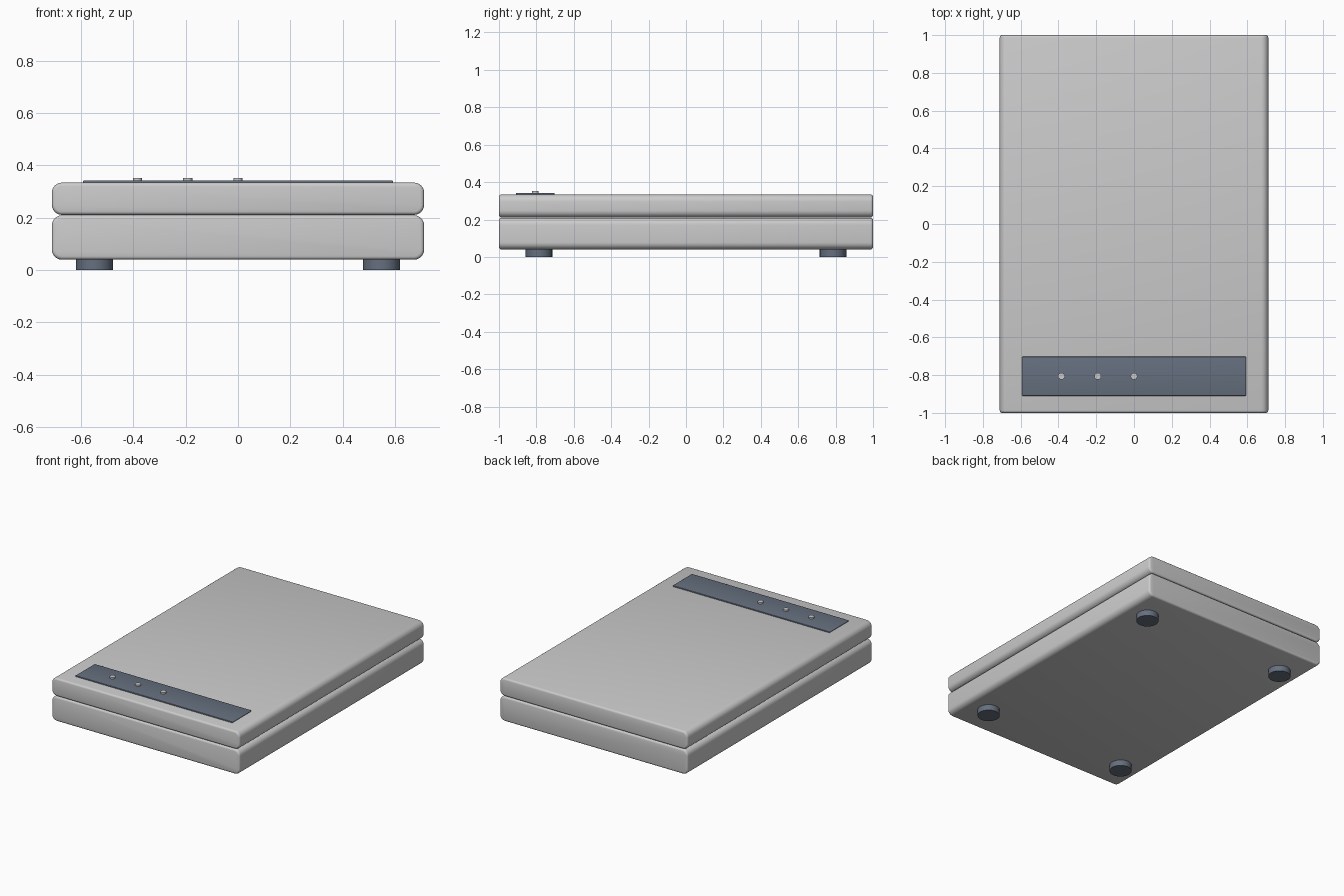
import bpy, bmesh
from math import pi, sin, cos

if "Cube" in bpy.data.objects:
    bpy.data.objects.remove(bpy.data.objects["Cube"])


def rounded_rect(hx, z0, z1, r, inset, seg=6):
    """Rounded rectangle outline in the xz plane, shrunk by inset."""
    rad = r - inset
    pts = []
    for k, (cx, cz) in enumerate([(hx - r, z1 - r), (r - hx, z1 - r),
                                  (r - hx, z0 + r), (hx - r, z0 + r)]):
        for i in range(seg + 1):
            a = pi / 2 * (k + i / seg)
            pts.append((cx + rad * cos(a), cz + rad * sin(a)))
    return pts


def slab(name, hx, y0, y1, z0, z1, r, rim, rim_seg=3):
    """Rounded-rectangle bar along y with softly rounded end rims."""
    steps = [pi / 2 * i / rim_seg for i in range(rim_seg + 1)]
    ends = [(rim * (1 - sin(a)), rim * (1 - cos(a))) for a in steps]
    sections = [(y0 + d, ins) for d, ins in reversed(ends)]
    sections = sections[::-1] if sections[0][0] > sections[-1][0] else sections
    sections += [(y0 + y1 - y, ins) for y, ins in reversed(sections)]
    bm = bmesh.new()
    rings = [[bm.verts.new((x, y, z)) for x, z in rounded_rect(hx, z0, z1, r, ins)]
             for y, ins in sections]
    n = len(rings[0])
    for a, b in zip(rings, rings[1:]):
        for i in range(n):
            j = (i + 1) % n
            bm.faces.new((a[i], a[j], b[j], b[i]))
    bm.faces.new(rings[0])
    bm.faces.new(rings[-1])
    bmesh.ops.recalc_face_normals(bm, faces=bm.faces[:])
    return finish(name, bm)


def finish(name, bm):
    me = bpy.data.meshes.new(name)
    bm.to_mesh(me)
    bm.free()
    ob = bpy.data.objects.new(name, me)
    bpy.context.collection.objects.link(ob)
    bpy.ops.object.select_all(action='DESELECT')
    ob.select_set(True)
    bpy.context.view_layer.objects.active = ob
    bpy.ops.object.shade_smooth_by_angle(angle=pi / 5)
    return ob


def disc(name, x, y, z0, z1, r, seg=32):
    bm = bmesh.new()
    bmesh.ops.create_cone(bm, cap_ends=True, segments=seg, radius1=r, radius2=r, depth=z1 - z0)
    bmesh.ops.translate(bm, verts=bm.verts[:], vec=(x, y, (z0 + z1) / 2))
    return finish(name, bm)


def colour(ob, name, rgb):
    mat = bpy.data.materials.get(name) or bpy.data.materials.new(name)
    mat.diffuse_color = (*rgb, 1)
    mat.use_nodes = True
    mat.node_tree.nodes["Principled BSDF"].inputs["Base Color"].default_value = mat.diffuse_color
    ob.data.materials.append(mat)


# Body and weighing platform
slab("base_body", 0.711, -1, 1, 0.04, 0.209, 0.038, 0.013)
slab("weighing_platform", 0.711, -1, 1, 0.211, 0.334, 0.038, 0.013)

# Control panel with three buttons
panel = slab("control_panel", 0.593, -0.91, -0.702, 0.326, 0.342, 0.005, 0.004)
colour(panel, "dark_panel", (0.13, 0.16, 0.21))
for i, x in enumerate((-0.384, -0.192, 0)):
    disc(f"button_{i + 1}", x, -0.806, 0.338, 0.352, 0.018, 24)

# Four round feet
for sx, side in ((-1, "left"), (1, "right")):
    for sy, end in ((-1, "front"), (1, "back")):
        foot = disc(f"{end}_{side}_foot", sx * 0.548, sy * 0.786, 0, 0.045, 0.071)
        colour(foot, "dark_rubber", (0.13, 0.16, 0.21))
